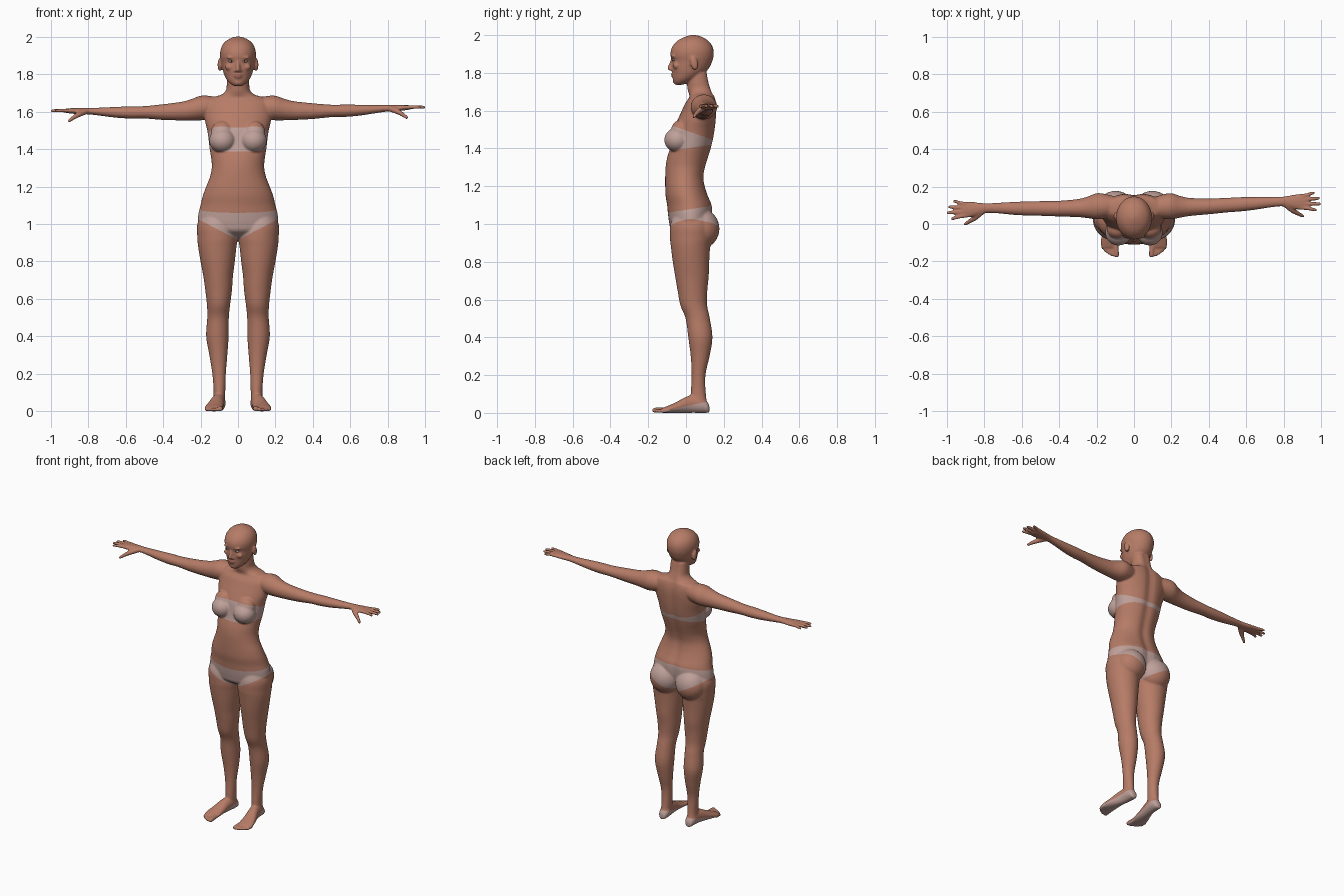
import bpy, bmesh, math
from mathutils import Vector, Matrix


def material(name, r, g, b):
    m = bpy.data.materials.new(name)
    m.diffuse_color = (r, g, b, 1)
    return m


SKIN = material("skin", 0.47, 0.20, 0.135)
CLOTH = material("pale cloth", 0.52, 0.35, 0.32)
LIPS = material("lips", 0.35, 0.125, 0.095)
EYE = material("eye white", 0.60, 0.50, 0.46)
IRIS = material("iris", 0.06, 0.035, 0.025)


def spline(rows, k=4):
    """Catmull-Rom interpolation of rows of numbers."""
    out = []
    for i in range(len(rows) - 1):
        a, b, c, d = rows[max(i - 1, 0)], rows[i], rows[i + 1], rows[min(i + 2, len(rows) - 1)]
        for j in range(k):
            t = j / k
            out.append([0.5 * (2 * q + (r - p) * t + (2 * p - 5 * q + 4 * r - s) * t * t
                               + (3 * q - p - 3 * r + s) * t ** 3) for p, q, r, s in zip(a, b, c, d)])
    return out + [list(rows[-1])]


def loft(bm, rings, n=32, groove=0.0):
    """Skin elliptic rings given as (centre, half axis, half axis)."""
    loops = []
    for c, u, v in rings:
        loop = []
        for i in range(n):
            a = 2 * math.pi * i / n
            p = Vector(c) + Vector(u) * math.cos(a) + Vector(v) * math.sin(a)
            if groove and math.sin(a) > 0:
                p.y -= groove * math.exp(-(p.x / 0.03) ** 2)
            loop.append(bm.verts.new(p))
        loops.append(loop)
    for a, b in zip(loops, loops[1:]):
        for i in range(n):
            bm.faces.new((a[i], a[(i + 1) % n], b[(i + 1) % n], b[i]))
    bm.faces.new(loops[0][::-1])
    bm.faces.new(loops[-1])


def column(bm, rows, n=40, groove=0.0):
    """Rows: z, x min, x max, y front, y back."""
    loft(bm, [(((a + b) / 2, (f + k) / 2, z), ((b - a) / 2, 0, 0), (0, (k - f) / 2, 0))
              for z, a, b, f, k in spline(rows)], n, groove)


def tube(bm, rows, n=14):
    """Rows: x, y, z, radius along a path."""
    rows = spline(rows)
    rings = []
    for i, r in enumerate(rows):
        d = Vector(rows[min(i + 1, len(rows) - 1)][:3]) - Vector(rows[max(i - 1, 0)][:3])
        d.normalize()
        u = d.orthogonal().normalized()
        rings.append((r[:3], u * r[3], d.cross(u) * r[3]))
    loft(bm, rings, n)


def ball(bm, c, r, tilt=0.0):
    m = Matrix.Translation(c) @ Matrix.Rotation(tilt, 4, 'X') @ Matrix.Diagonal((*r, 1))
    bmesh.ops.create_uvsphere(bm, u_segments=32, v_segments=16, radius=1, matrix=m)


bm = bmesh.new()

# torso and neck
torso = [(0.925, .05, -.02, .08), (0.96, .18, -.075, .12), (1.0, .212, -.088, .135), (1.05, .212, -.095, .142),
         (1.1, .2, -.10, .14), (1.15, .188, -.108, .12), (1.2, .17, -.11, .104), (1.25, .15, -.11, .098),
         (1.3, .14, -.108, .107), (1.35, .143, -.10, .122), (1.4, .151, -.085, .137), (1.45, .157, -.075, .149),
         (1.5, .164, -.065, .157), (1.55, .176, -.045, .162), (1.6, .18, -.022, .165), (1.64, .178, -.003, .163),
         (1.672, .148, .018, .156), (1.69, .09, .015, .148), (1.715, .064, .008, .14), (1.75, .06, .006, .13),
         (1.8, .058, .01, .12)]
column(bm, [(z, -r, r, f, k) for z, r, f, k in torso], 56, 0.012)

# head
head = [(1.737, .022, -.056, -.02), (1.75, .042, -.066, .02), (1.77, .06, -.07, .06), (1.8, .075, -.072, .1),
        (1.83, .083, -.076, .125), (1.865, .09, -.075, .14), (1.89, .095, -.082, .146), (1.92, .095, -.08, .146),
        (1.95, .086, -.065, .135), (1.975, .067, -.038, .112), (1.993, .036, .0, .078), (2.001, .006, .03, .045)]
column(bm, [(z, -r, r, f, k) for z, r, f, k in head])

# nose, lips and chin
tube(bm, [(0, -.07, 1.878, .008), (0, -.079, 1.85, .009), (0, -.087, 1.826, .012), (0, -.082, 1.815, .007)])
ball(bm, (0, -.070, 1.794), (.024, .010, .006))
ball(bm, (0, -.069, 1.784), (.021, .010, .007))
ball(bm, (0, -.058, 1.755), (.022, .012, .013))

for s in (-1, 1):
    # face details and ears
    ball(bm, (s * .011, -.077, 1.818), (.009, .010, .007))
    ball(bm, (s * .036, -.066, 1.889), (.026, .012, .007))
    ball(bm, (s * .045, -.052, 1.838), (.024, .016, .018))
    ball(bm, (s * .097, .043, 1.85), (.012, .020, .036), 0.2)

    # breasts and buttocks
    ball(bm, (s * .083, -.045, 1.445), (.071, .07, .065))
    ball(bm, (s * .085, -.03, 1.49), (.06, .05, .06))
    ball(bm, (s * .098, .08, .975), (.102, .097, .105))

    # leg
    leg = [(.04, .07, .135, .025, .115), (.1, .068, .13, .025, .105), (.2, .065, .137, .03, .103),
           (.3, .057, .153, .025, .125), (.4, .05, .17, .012, .14), (.5, .049, .164, -.002, .126),
           (.57, .042, .166, -.03, .112), (.65, .032, .175, -.045, .113), (.72, .027, .185, -.057, .12),
           (.8, .017, .2, -.07, .123), (.88, .008, .213, -.08, .128), (.93, .002, .217, -.085, .138),
           (1.0, .01, .217, -.082, .14), (1.08, .04, .18, -.05, .1)]
    column(bm, [(z, min(s * a, s * b), max(s * a, s * b), f, k) for z, a, b, f, k in leg])

    # foot: y, x, half width, height
    foot = [(.124, .1, .012, .035), (.115, .1, .026, .055), (.085, .1, .034, .085), (.04, .104, .035, .095),
            (0, .112, .038, .085), (-.05, .122, .045, .058), (-.09, .128, .05, .04), (-.125, .13, .045, .026)]
    loft(bm, [((s * x, y, h / 2), (w, 0, 0), (0, 0, h / 2)) for y, x, w, h in spline(foot)])
    for x, tip, r in [(.094, -.178, .014), (.116, -.174, .010), (.134, -.164, .010),
                      (.151, -.152, .0095), (.166, -.136, .009)]:
        tube(bm, [(s * (x + .004), -.09, r + .004, r), (s * x, tip + .02, r, r),
                  (s * x, tip + .006, r, r * .9), (s * x, tip, r, r * .4)])

    # arm and palm: x, y, z, half depth, half height (each arm leans a little differently)
    def lean(x, y, z):
        return s * x, y + s * .03 * (x - .2), z + s * .0125 * (x - .2)

    arm = [(.11, .092, 1.622, .055, .055), (.19, .095, 1.62, .07, .066), (.25, .09, 1.61, .057, .057),
           (.3, .088, 1.604, .048, .05), (.4, .088, 1.6, .042, .042), (.5, .092, 1.6, .039, .033),
           (.57, .094, 1.6, .038, .033), (.65, .097, 1.602, .034, .029), (.73, .101, 1.606, .028, .022),
           (.79, .102, 1.61, .026, .018), (.83, .1, 1.611, .033, .017), (.87, .098, 1.612, .041, .016),
           (.905, .097, 1.613, .041, .013), (.925, .097, 1.613, .035, .009)]
    loft(bm, [(lean(x, y, z), (0, a, 0), (0, 0, b)) for x, y, z, a, b in spline(arm)])

    # fingers and thumb
    for y0, y1, tip in [(-.030, -.046, .978), (-.010, -.014, 1.0), (.011, .018, .994), (.031, .047, .966)]:
        path = [(.88, y0, 0, .011), (.925, y0 * .7 + y1 * .3, .002, .0105),
                (tip - .025, y0 * .3 + y1 * .7, .002, .0095), (tip - .006, y1, 0, .008), (tip, y1, 0, .004)]
        tube(bm, [(*lean(x, .097 + y, 1.613 + z), r) for x, y, z, r in path])
    path = [(.81, -.012, -.004, .016), (.85, -.045, -.02, .015), (.88, -.064, -.038, .011),
            (.9, -.076, -.053, .009), (.906, -.08, -.058, .005)]
    tube(bm, [(*lean(x, .097 + y, 1.613 + z), r) for x, y, z, r in path])

bmesh.ops.recalc_face_normals(bm, faces=bm.faces)
mesh = bpy.data.meshes.new("body")
bm.to_mesh(mesh)
bm.free()
body = bpy.data.objects.new("body", mesh)
bpy.context.collection.objects.link(body)

# fuse the parts into one soft skin
fuse = body.modifiers.new("fuse", 'REMESH')
fuse.mode = 'VOXEL'
fuse.voxel_size = 0.0055
soften = body.modifiers.new("soften", 'SMOOTH')
soften.factor = 0.5
soften.iterations = 5
bpy.context.view_layer.update()
skin = bpy.data.meshes.new_from_object(body.evaluated_get(bpy.context.evaluated_depsgraph_get()))
body.modifiers.clear()
body.data = skin
skin.name = "body"
skin.materials.clear()
for m in (SKIN, CLOTH, LIPS):
    skin.materials.append(m)

# cut clean clothing and sole borders
bm = bmesh.new()
bm.from_mesh(skin)


def cut(z0, nx, ny, low, high, side=0):
    """Cut along z = z0 - nx*x - ny*y between two heights."""
    faces = []
    for f in bm.faces:
        c = f.calc_center_median()
        if low < c.z < high and abs(c.x) < .25 and c.x * side >= 0:
            faces.append(f)
    geom = set(faces)
    for f in faces:
        geom.update(f.verts)
        geom.update(f.edges)
    bmesh.ops.bisect_plane(bm, geom=list(geom), dist=1e-5, plane_co=(0, 0, z0), plane_no=(nx, ny, 1))


cut(1.495, 0, .35, 1.4, 1.56)
cut(1.40, 0, -.15, 1.35, 1.45)
cut(1.075, 0, -.16, 1.03, 1.13)
cut(.915, -.52, 0, .89, 1.05, 1)
cut(.915, .52, 0, .89, 1.05, -1)
cut(.035, 0, -.22, 0.002, .08)

# colour bra, briefs, soles and lips
for f in bm.faces:
    f.smooth = True
    f.material_index = 0
    x, y, z = f.calc_center_median()
    if abs(x) < .25:
        bra = 1.40 + .15 * y < z < 1.495 - .35 * y
        briefs = .915 + .52 * abs(x) < z < 1.075 + .16 * y
        sole = z < .035 + .22 * y or (z < .03 and f.normal.z < -.5)
        if bra or briefs or sole:
            f.material_index = 1
        elif y < -.06 and (x / .025) ** 2 + ((z - 1.789) / .012) ** 2 < 1:
            f.material_index = 2
bm.to_mesh(skin)
bm.free()

# eyes
for name, mat, y, r in [("eyes", EYE, -.0655, (.014, .008, .0065)), ("irises", IRIS, -.0700, (.0055, .005, .0055))]:
    bm = bmesh.new()
    for s in (-1, 1):
        ball(bm, (s * .037, y, 1.869), r)
    for f in bm.faces:
        f.smooth = True
    me = bpy.data.meshes.new(name)
    bm.to_mesh(me)
    bm.free()
    me.materials.append(mat)
    bpy.context.collection.objects.link(bpy.data.objects.new(name, me))
